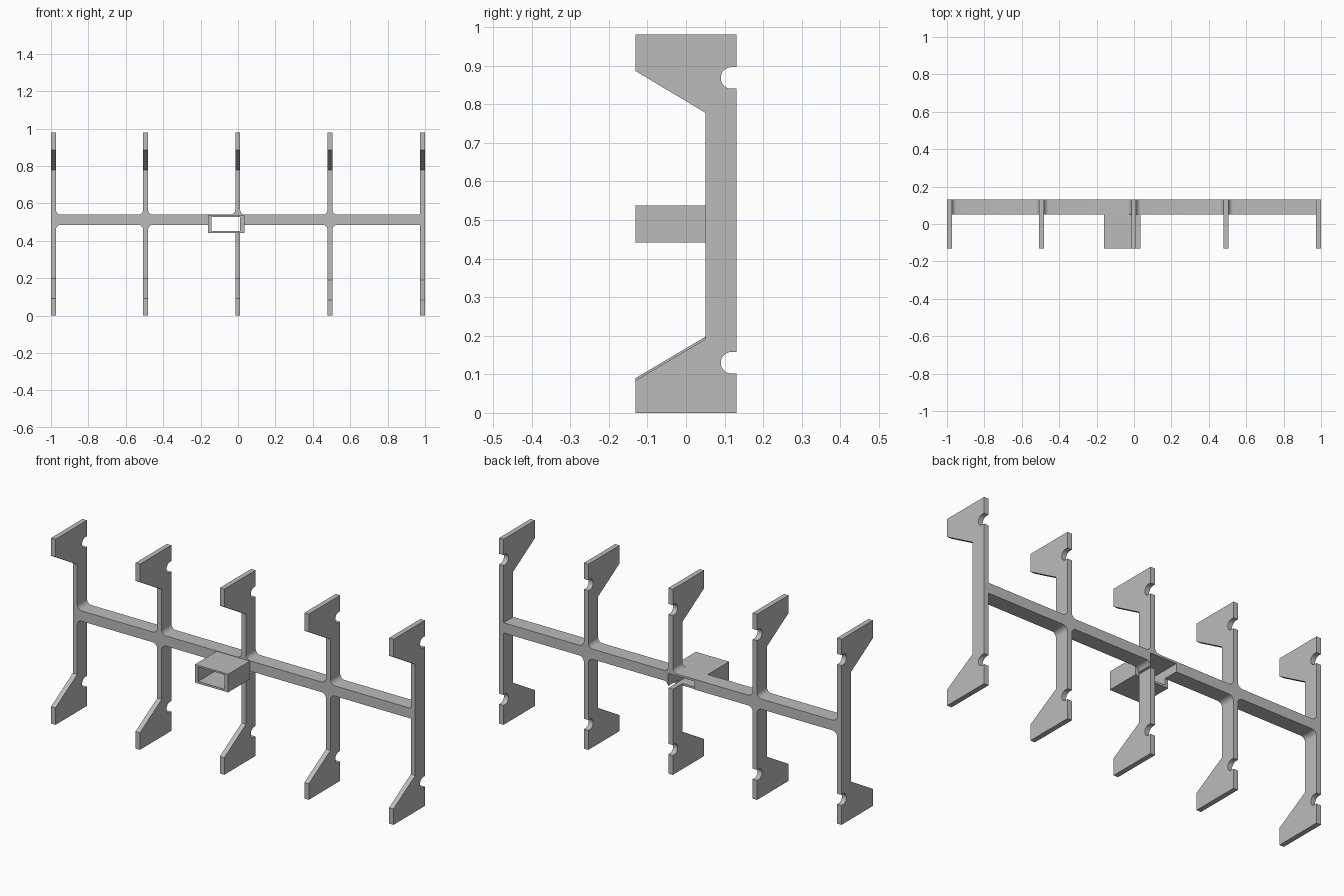
import bpy, bmesh, math
from mathutils import Vector

cube = bpy.data.objects.get("Cube")
if cube:
    bpy.data.objects.remove(cube, do_unlink=True)

grey = bpy.data.materials.new("plain grey")
grey.use_nodes = True
colour = (0.5, 0.5, 0.5, 1)
grey.diffuse_color = colour
grey.node_tree.nodes["Principled BSDF"].inputs["Base Color"].default_value = colour


def prism(name, points, sweep):
    """Extrude a closed outline of 3D points along a sweep vector."""
    bm = bmesh.new()
    face = bm.faces.new([bm.verts.new(p) for p in points])
    moved = bmesh.ops.extrude_face_region(bm, geom=[face])["geom"]
    bmesh.ops.translate(bm, vec=Vector(sweep),
                        verts=[v for v in moved if isinstance(v, bmesh.types.BMVert)])
    if face.is_valid and len(face.link_loops if hasattr(face, "link_loops") else face.loops) and \
            not any(len(e.link_faces) == 1 for e in bm.edges) is False:
        bm.faces.new(face.verts)
    bmesh.ops.recalc_face_normals(bm, faces=bm.faces)
    mesh = bpy.data.meshes.new(name)
    bm.to_mesh(mesh)
    bm.free()
    mesh.materials.append(grey)
    obj = bpy.data.objects.new(name, mesh)
    bpy.context.collection.objects.link(obj)
    return obj


def block(name, x0, x1, y0, y1, z0, z1):
    outline = [(x0, y0, z0), (x1, y0, z0), (x1, y0, z1), (x0, y0, z1)]
    return prism(name, outline, (0, y1 - y0, 0))


def arc(cx, cz, r, start, end, steps=8):
    angles = [math.radians(start + (end - start) * i / steps) for i in range(steps + 1)]
    return [(cx + r * math.cos(a), cz + r * math.sin(a)) for a in angles]


BACK, SPINE, FRONT = 0.131, 0.05, -0.131
BAR_LOW, BAR_HIGH = 0.485, 0.539
T = 0.026
R = 0.028
stations = [-0.987, -0.494, -0.0015, 0.492, 0.987]


# Upright brackets with a round-ended slot near each end
def bracket(name, x, drop):
    def slot(z):
        return [(BACK, z - R)] + arc(0.118, z, R, 270, 90, 14) + [(BACK, z + R)]
    side = [(FRONT, 0), (BACK, 0)] + slot(0.13) + slot(0.868) + [
        (BACK, 0.98), (FRONT, 0.98), (FRONT, 0.886), (SPINE, 0.778),
        (SPINE, 0.197 - drop), (FRONT, 0.09 - drop)]
    return prism(name, [(x - T / 2, y, z) for y, z in side], (T, 0, 0))


# Crossbar bay between two brackets, with rounded inner corners
def bay(name, x0, x1, fillet_right):
    r = 0.027
    low, high = BAR_LOW, BAR_HIGH
    outline = arc(x0 + r, low - r, r, 180, 90)
    if fillet_right:
        outline += arc(x1 - r, low - r, r, 90, 0) + arc(x1 - r, high + r, r, 0, -90)
    else:
        outline += [(x1, low), (x1, high)]
    outline += arc(x0 + r, high + r, r, 270, 180)
    return prism(name, [(x, SPINE, z) for x, z in outline], (0, BACK - SPINE, 0))


brackets = [bracket(f"bracket_{i + 1}", x, 0.006 if i > 2 else 0)
            for i, x in enumerate(stations)]
bays = [bay(f"crossbar_bay_{i + 1}", stations[i] + T / 2, stations[i + 1] - T / 2, i < 3)
        for i in range(4)]

# Rectangular socket on the front, open right through the crossbar
socket = block("socket", -0.16, 0.034, FRONT, SPINE, 0.441, 0.537)
cutter = block("socket_cutter", -0.141, 0.012, -0.3, 0.3, 0.452, 0.528)
cutter.hide_render = True
for obj in (socket, brackets[2], bays[1], bays[2]):
    cut = obj.modifiers.new("socket opening", "BOOLEAN")
    cut.operation = "DIFFERENCE"
    cut.solver = "EXACT"
    cut.object = cutter
    bpy.context.view_layer.objects.active = obj
    bpy.ops.object.modifier_apply(modifier=cut.name)
bpy.data.objects.remove(cutter, do_unlink=True)

# Smooth the rounded corners, keep edges sharp
bpy.ops.object.select_all(action="DESELECT")
for obj in brackets + bays + [socket]:
    obj.select_set(True)
bpy.context.view_layer.objects.active = socket
bpy.ops.object.shade_smooth_by_angle(angle=math.radians(30))
